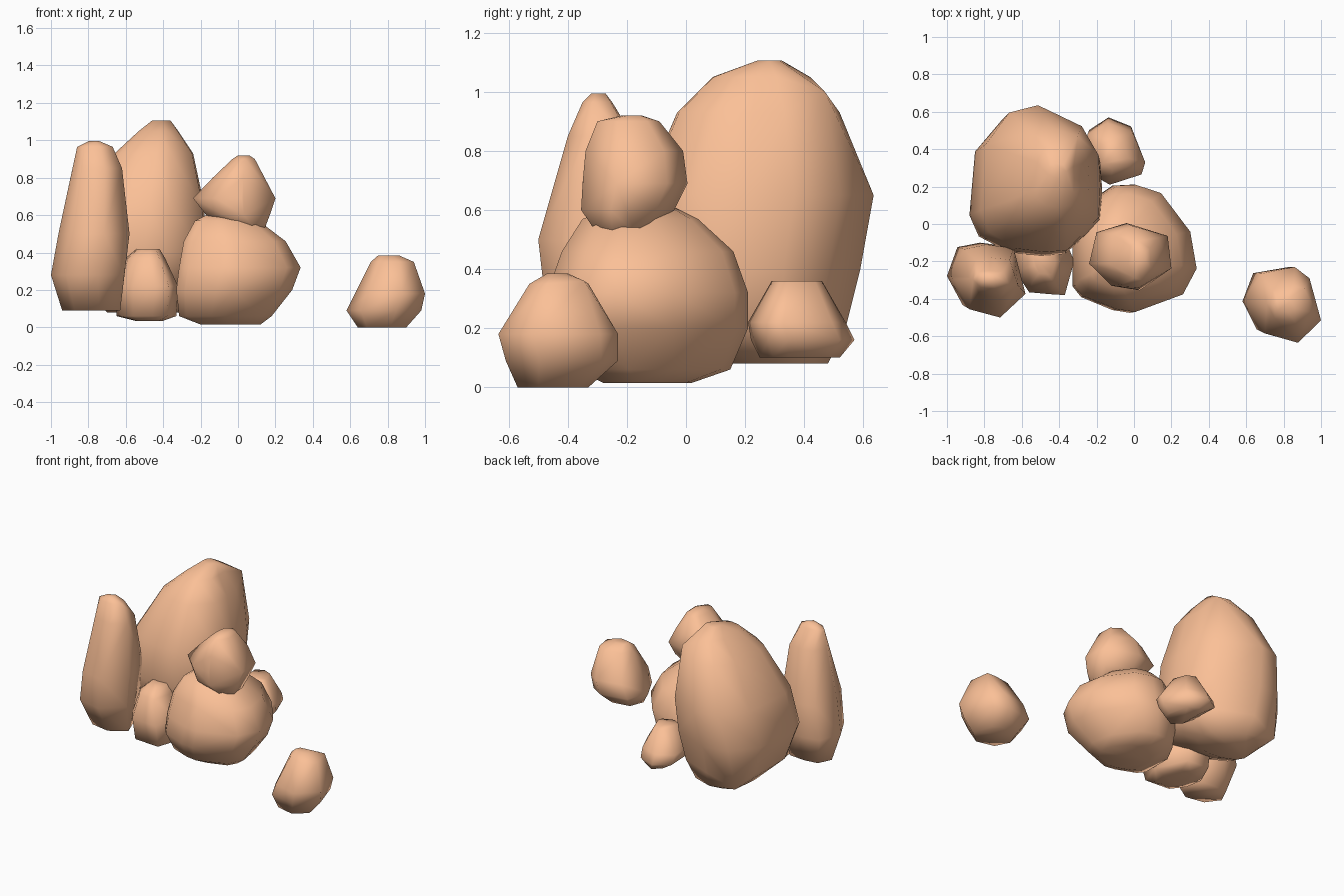
import bpy, bmesh

mat = bpy.data.materials.new("clay_stone")
mat.diffuse_color = (0.97, 0.53, 0.31, 1)


def rock(name, outline, sections, corners=()):
    """Boulder: plan outline fitted to (z, x0, x1, y0, y1) at each height, plus odd corners, then hulled."""
    xs, ys = zip(*outline)
    ax, bx, ay, by = min(xs), max(xs), min(ys), max(ys)
    bm = bmesh.new()
    for z, x0, x1, y0, y1 in sections:
        for x, y in outline:
            bm.verts.new((x0 + (x - ax) / (bx - ax) * (x1 - x0),
                          y0 + (y - ay) / (by - ay) * (y1 - y0), z))
    for co in corners:
        bm.verts.new(co)
    hull = bmesh.ops.convex_hull(bm, input=bm.verts[:])
    inner = [g for g in hull["geom_interior"] if isinstance(g, bmesh.types.BMVert)]
    bmesh.ops.delete(bm, geom=inner, context='VERTS')
    # merge the tiniest facets so the faces stay broad
    bmesh.ops.remove_doubles(bm, verts=bm.verts[:], dist=0.025)
    bmesh.ops.recalc_face_normals(bm, faces=bm.faces[:])
    me = bpy.data.meshes.new(name)
    bm.to_mesh(me)
    bm.free()
    for p in me.polygons:
        p.use_smooth = True
    me.materials.append(mat)
    ob = bpy.data.objects.new(name, me)
    bpy.context.collection.objects.link(ob)


# Tall boulder at the back
rock("tall_boulder",
     [(-.54, .635), (-.71, .595), (-.85, .42), (-.88, .06), (-.83, -.06), (-.67, -.15),
      (-.5, -.17), (-.37, -.16), (-.18, .02), (-.17, .2), (-.18, .36), (-.28, .52)],
     [(1.105, -.46, -.36, .24, .33), (1.05, -.53, -.32, .09, .42), (.93, -.66, -.24, -.03, .52),
      (.65, -.82, -.18, -.15, .635), (.4, -.88, -.17, -.17, .59),
      (.2, -.82, -.22, -.1, .54), (.08, -.7, -.32, .15, .48)],
     [(-.3, .47, 1.0), (-.73, .5, .12)])

# Upright slab on the left
rock("standing_slab",
     [(-.94, -.125), (-.81, -.1), (-.65, -.12), (-.58, -.37), (-.73, -.5), (-.91, -.455), (-1, -.29)],
     [(.995, -.8, -.74, -.32, -.27), (.965, -.86, -.67, -.35, -.25), (.85, -.885, -.62, -.4, -.18),
      (.5, -.96, -.58, -.5, -.11), (.28, -1, -.61, -.475, -.1), (.09, -.94, -.63, -.38, -.16)])

# Small stone wedged between slab and main boulder
rock("wedged_stone",
     [(-.45, -.375), (-.37, -.38), (-.56, -.365), (-.63, -.26), (-.65, -.12), (-.58, .06), (-.42, .05), (-.32, -.2)],
     [(.42, -.54, -.42, -.27, -.1), (.37, -.6, -.39, -.32, -.02), (.22, -.65, -.32, -.38, .06),
      (.06, -.65, -.33, -.34, .03), (.035, -.55, -.4, -.28, -.06)])

# Broad boulder in front
rock("front_boulder",
     [(-.33, -.05), (-.24, .12), (-.1, .21), (0, .215), (.14, .17), (.3, -.04), (.335, -.24),
      (.26, -.38), (0, -.475), (-.1, -.46), (-.28, -.39), (-.33, -.33)],
     [(.61, -.15, .0, -.22, -.04), (.57, -.23, .11, -.35, .04), (.46, -.29, .255, -.42, .16),
      (.32, -.315, .335, -.47, .21), (.2, -.33, .29, -.475, .21),
      (.06, -.315, .18, -.37, .15), (.015, -.2, .12, -.28, .02)])

# Stone balanced on the front boulder
rock("top_stone",
     [(-.04, .01), (.18, -.06), (.2, -.235), (.02, -.35), (-.12, -.33), (-.24, -.21), (-.2, -.04)],
     [(.92, 0, .06, -.22, -.14), (.9, -.03, .09, -.3, -.09), (.8, -.135, .14, -.34, -.01),
      (.69, -.24, .2, -.35, .005), (.6, -.17, .17, -.355, -.04), (.52, .03, .14, -.3, -.14)])

# Small stone behind
rock("back_stone",
     [(-.14, .57), (-.01, .52), (.06, .34), (.04, .27), (-.13, .21), (-.24, .28), (-.25, .5)],
     [(.36, -.17, -.03, .29, .46), (.22, -.25, .06, .21, .54),
      (.16, -.24, .05, .22, .57), (.1, -.15, 0, .25, .52)])

# Separate stone on the right
rock("loose_stone",
     [(.58, -.42), (.64, -.26), (.84, -.225), (.93, -.285), (1, -.51), (.86, -.63), (.66, -.58)],
     [(.385, .75, .86, -.47, -.4), (.35, .71, .94, -.53, -.33), (.18, .63, 1, -.635, -.23),
      (.09, .58, .98, -.61, -.23), (0, .64, .9, -.57, -.33)],
     [(.91, -.345, .36)])
